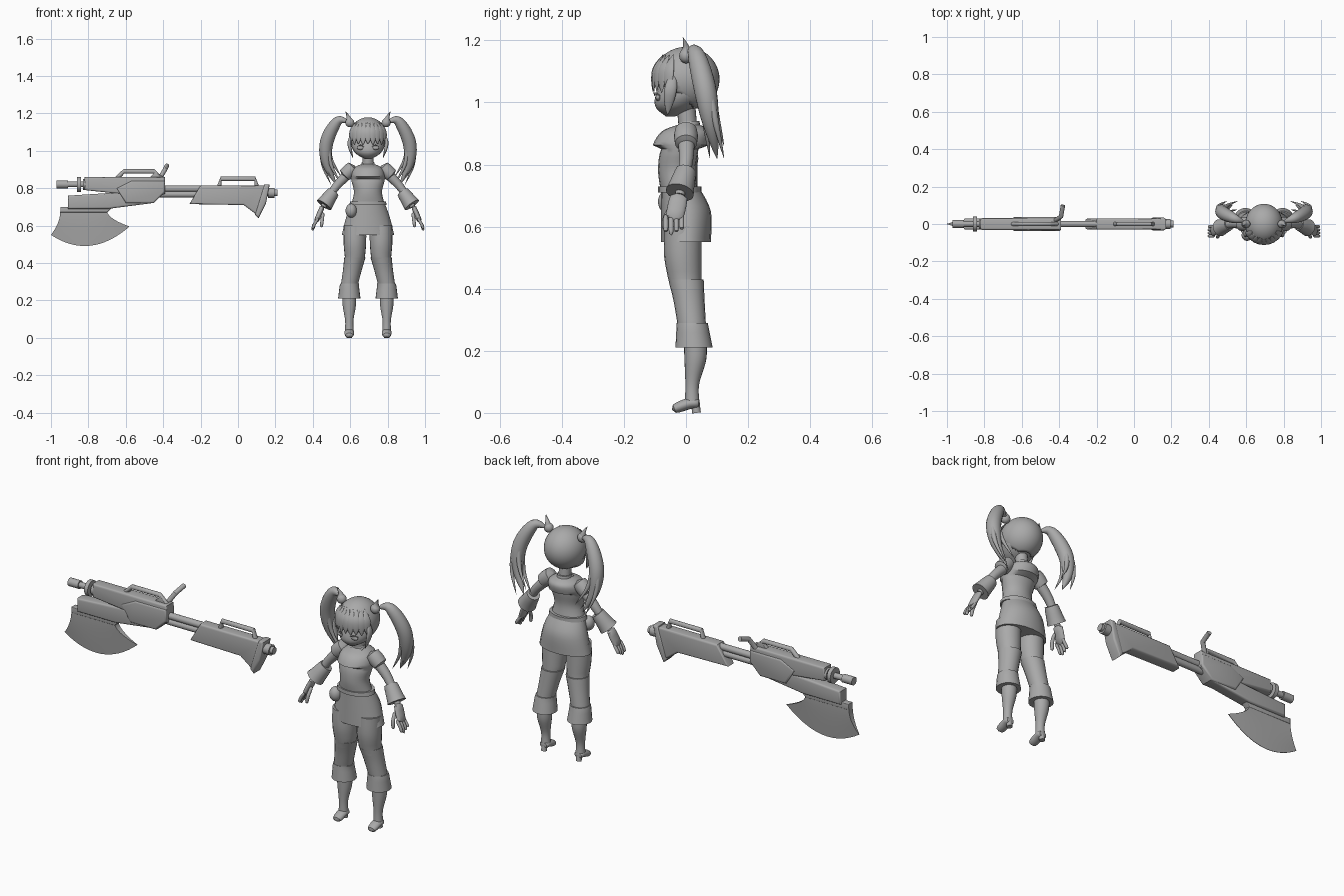
import bpy, bmesh, math
from mathutils import Vector

cube = bpy.data.objects.get("Cube")
if cube:
    bpy.data.objects.remove(cube)

CENTRE = .695          # x position of the figure
X, Y = Vector((1, 0, 0)), Vector((0, 1, 0))

grey = bpy.data.materials.new("plain_grey")
grey.use_nodes = True
grey.diffuse_color = (.4, .4, .4, 1)
grey.node_tree.nodes["Principled BSDF"].inputs["Base Color"].default_value = grey.diffuse_color


# Thickness rules along a path, from its start (t = 0) to its end (t = 1)
def even(t):
    return 1


def taper(t):
    return 1 - t / 2


def spike(t):
    return 1 - t


def flare(t):
    return .7 + .3 * t


def leaf(t):
    return math.sin(math.pi * t)


def rounded(t):
    return math.sqrt(1 - (2 * t - 1) ** 4)


def finish(name, bm, location=(0, 0, 0), rotation=(0, 0, 0)):
    bmesh.ops.recalc_face_normals(bm, faces=bm.faces)
    mesh = bpy.data.meshes.new(name)
    bm.to_mesh(mesh)
    bm.free()
    mesh.materials.append(grey)
    for poly in mesh.polygons:
        poly.use_smooth = True
    mesh.set_sharp_from_angle(angle=math.radians(40))
    obj = bpy.data.objects.new(name, mesh)
    obj.location, obj.rotation_euler = location, rotation
    bpy.context.scene.collection.objects.link(obj)
    return obj


def loft(name, loops):
    """Join closed loops of equal length into a capped skin."""
    bm = bmesh.new()
    rings = [[bm.verts.new(point) for point in loop] for loop in loops]
    for low, high in zip(rings, rings[1:]):
        for i in range(len(low)):
            bm.faces.new((low[i - 1], low[i], high[i], high[i - 1]))
    bm.faces.new(rings[0])
    bm.faces.new(rings[-1])
    return finish(name, bm)


def interpolate(stations, steps):
    """Smooth Catmull-Rom curve through tuples of numbers."""
    result = []
    last = len(stations) - 1
    for i in range(last):
        before, start = stations[max(i - 1, 0)], stations[i]
        end, after = stations[i + 1], stations[min(i + 2, last)]
        for k in range(steps):
            t = k / steps
            result.append([b + t * ((c - a) + t * (2*a - 5*b + 4*c - d + t * (3*b - a - 3*c + d))) / 2
                           for a, b, c, d in zip(before, start, end, after)])
    return result + [stations[-1]]


def ellipse(centre, u, v, sides=20):
    angles = [math.tau * k / sides for k in range(sides)]
    return [centre + u * math.cos(a) + v * math.sin(a) for a in angles]


def sweep(name, points, width, depth=None, shape=even, ref=Y, steps=5):
    """Elliptical section drawn along a path, scaled by a thickness rule."""
    path = [Vector(p) for p in interpolate(points, steps)]
    last = len(path) - 1
    loops = []
    for i, centre in enumerate(path):
        tangent = (path[min(i + 1, last)] - path[max(i - 1, 0)]).normalized()
        u = ref.cross(tangent).normalized()
        scale = max(shape(i / last), .03)
        loops.append(ellipse(centre, u * width * scale, tangent.cross(u) * (depth or width) * scale))
    return loft(name, loops)


def limb(name, side, points, *sizes, **options):
    return sweep(name, [(CENTRE + side * x, y, z) for x, y, z in points], *sizes, **options)


def body(name, rings, place=lambda z: 0):
    """Horizontal sections; a ring is z, y, half width and half depth if it differs."""
    return loft(name, [ellipse(Vector((CENTRE + place(ring[0]), ring[1], ring[0])), X * ring[2], Y * ring[-1])
                       for ring in interpolate(rings, 5)])


def rod(name, start, end, z, radius):
    return sweep(name, [(start, 0, z), (end, 0, z)], radius, steps=1)


def arch(name, left, right, base, top, inset):
    corners = [(left, 0, base), (left + inset, 0, top), (right - inset, 0, top), (right, 0, base)]
    return sweep(name, corners, .012, steps=1)


def slab(name, outline, half, bevel=.01, **place):
    """Side outline in x and z, thickened along y, with rounded rims."""
    bm = bmesh.new()
    face = bm.faces.new([bm.verts.new((x, -half, z)) for x, z in outline])
    extruded = bmesh.ops.extrude_face_region(bm, geom=[face])["geom"]
    moved = [g for g in extruded if isinstance(g, bmesh.types.BMVert)]
    bmesh.ops.translate(bm, verts=moved, vec=Y * 2 * half)
    rims = [e for e in bm.edges if abs(e.verts[0].co.y - e.verts[1].co.y) < half]
    bmesh.ops.bevel(bm, geom=rims, offset=bevel, segments=3, profile=.5, affect='EDGES')
    return finish(name, bm, **place)


def ellipsoid(centre, size):
    bm = bmesh.new()
    bmesh.ops.create_uvsphere(bm, u_segments=40, v_segments=28, radius=1)
    bmesh.ops.scale(bm, vec=size, verts=bm.verts)
    bmesh.ops.translate(bm, vec=centre, verts=bm.verts)
    return bm


def ball(name, x, y, z, size):
    return finish(name, ellipsoid((CENTRE + x, y, z), size))


# Head, neck and trunk
body("face", [(.955, -.05, .015), (.99, -.03, .07), (1.05, 0, .09, .1), (1.15, 0, .05)])
body("neck", [(.88, .01, .03), (.99, 0, .03)])
body("torso", [(.93, .01, .03), (.905, 0, .08, .04), (.85, -.02, .09, .06),
               (.78, -.03, .075, .06), (.71, -.02, .09, .06)])
body("skirt", [(.73, -.02, .085, .06), (.65, 0, .115, .08), (.55, 0, .14, .08)])
body("belt", [(.71, -.02, .1, .07), (.73, -.02, .095, .07)])
body("collar", [(.925, .01, .036), (.94, .01, .033)])
ball("pouch", -.09, -.06, .68, (.03, .03, .037))
ball("pendant", 0, -.07, .87, (.012, .007, .016))

# Hair cap, trimmed open around the face and nape
bm = ellipsoid((CENTRE, 0, 1.075), (.1, .108, .104))
trimmed = []
for face in bm.faces:
    middle = face.calc_center_median()
    backward = min(max((middle.y + .04) / .07, 0), 1)
    if middle.z < 1.05 - .07 * backward:
        trimmed.append(face)
bmesh.ops.delete(bm, geom=trimmed, context='FACES')
cap = finish("hair_cap", bm)
cap.modifiers.new("thickness", 'SOLIDIFY').thickness = .008

# Fringe strands, fanned across the forehead
for k in range(-4, 5):
    out = Vector((math.sin(k / 4), -math.cos(k / 4), 0))
    strand = []
    for height in (.08, .04, 0, -.04 - .005 * (k % 2)):
        reach = .107 * math.sqrt(1 - (max(height, 0) / .11) ** 2)
        strand.append((CENTRE + out.x * reach, out.y * reach, 1.075 + height))
    sweep("fringe_strand", strand, .02, .006, shape=leaf, ref=out)

heart = []
for k in range(24):
    angle = math.tau * k / 24
    lobe = abs(math.sin(angle)) ** (2 / 3)
    heart.append((.015 * math.sin(angle), .012 * (math.cos(angle) + lobe)))

tail = [(.1, .01, 1.15), (.16, .03, 1.16), (.22, .06, 1.05), (.22, .08, .93), (.17, .1, .82)]

for s, hand in ((1, "left"), (-1, "right")):
    # Eyes and side locks
    ball(hand + "_eye", s * .04, -.09, 1.016, (.02, .008, .011))
    limb(hand + "_eyelid", s, [(.02, -.1, 1.02), (.04, -.1, 1.03), (.06, -.08, 1.02)], .003, shape=leaf)
    limb(hand + "_side_lock", s, [(.08, -.04, 1.1), (.1, -.05, 1.04), (.08, -.06, .96)], .01, .02, shape=leaf)

    # Pointed hair ties and ponytails with loose strands
    ball(hand + "_hair_tie", s * .097, 0, 1.15, (.024, .022, .024))
    limb(hand + "_tie_point", s, [(.1, 0, 1.16), (.105, 0, 1.18), (.12, -.01, 1.21)], .02, shape=spike)
    limb(hand + "_ponytail", s, tail, .036, shape=leaf)
    for k in range(4):
        angle = math.tau * (k + .5) / 4
        spread = [(x + .01 * i * math.cos(angle), y + .008 * i * math.sin(angle), z + .01 * i * (k % 2))
                  for i, (x, y, z) in enumerate(tail)]
        limb(hand + "_tail_strand", s, spread, .014, shape=leaf)

    # Neck strap and heart shaped pocket
    limb(hand + "_neck_strap", s, [(.03, -.01, .93), (.02, -.05, .9), (0, -.07, .88)], .005)
    slab(hand + "_heart_pocket", heart, .006, .001,
         location=(CENTRE + s * .045, -.06, .86), rotation=(-.5, 0, s * .4))

    # Arms, shoulder caps and flared cuffs
    limb(hand + "_arm", s, [(.08, 0, .9), (.17, 0, .81), (.24, -.02, .7)], .03, shape=taper)
    limb(hand + "_shoulder_cap", s, [(.07, 0, .92), (.135, 0, .86)], .038, shape=rounded)
    limb(hand + "_cuff", s, [(.185, 0, .78), (.235, -.02, .71)], .046, shape=flare)

    # Hands
    limb(hand + "_palm", s, [(.24, -.02, .71), (.28, -.04, .615)], .014, .03, shape=rounded)
    for i in range(4):
        y = -.065 + .017 * i
        drop = .01 * abs(i - 1)
        limb(hand + "_finger", s, [(.265, y, .64), (.285, y, .61), (.297, y, .572 + drop)], .008, shape=rounded)
    limb(hand + "_thumb", s, [(.24, -.04, .67), (.245, -.065, .63), (.25, -.07, .59)], .009, shape=rounded)

    # Legs, stockings, boots and their turned cuffs, leaning out below the knee
    def stance(z):
        return s * min(.1, .07 + .2 * max(.43 - z, 0))

    body(hand + "_thigh", [(.6, -.01, .06), (.5, -.01, .06), (.4, 0, .05)], stance)
    body(hand + "_stocking", [(.43, 0, .057, .053), (.36, .01, .05), (.27, .02, .045)], stance)
    body(hand + "_boot_cuff", [(.29, .02, .05), (.21, .026, .06)], stance)
    body(hand + "_boot", [(.23, .03, .037), (.17, .03, .035), (.09, .02, .022), (.03, .02, .024)], stance)
    limb(hand + "_foot", s, [(.1, .045, .03), (.1, .01, .03), (.1, -.045, .01)],
         .018, .026, shape=rounded, ref=X)
    limb(hand + "_heel", s, [(.1, .034, 0), (.1, .03, .03)], .014)

# Weapon: front housing with side panel and lower fore-end
slab("upper_housing", [(-.82, .79), (-.82, .86), (-.39, .86), (-.39, .77), (-.45, .75)], .032)
slab("housing_panel", [(-.65, .8), (-.57, .84), (-.39, .84), (-.39, .78), (-.45, .72), (-.6, .72)], .037)
slab("fore_end", [(-.91, .69), (-.91, .76), (-.44, .79), (-.46, .72), (-.69, .69)], .03)

# Muzzle and its rings
rod("muzzle", -.97, -.91, .82, .021)
rod("barrel", -.91, -.8, .82, .015)
rod("sight_ring", -.86, -.84, .82, .04)
rod("barrel_collar", -.83, -.8, .82, .03)

# Axe blade, spreading and thinning towards its curved edge
slab("blade_mount", [(-.95, .67), (-.95, .7), (-.67, .7), (-.7, .67)], .018, .004)
loops = []
for row in range(7):
    v = row / 6
    left, right, half = -.95 - .05 * v * v, -.7 + .12 * v * v, .015 * (1 - v * v) + .001
    edge = []
    for k in range(17):
        t = k / 16
        sag = .32 * v * v * t * (1 - t)
        edge.append((left + (right - left) * t, .68 - .13 * v + .045 * v * t - sag))
    loops.append([(x, -half, z) for x, z in edge] + [(x, half, z) for x, z in reversed(edge)])
loft("axe_blade", loops)

# Carry handle, cocking lever and linking rods
arch("front_handle", -.65, -.41, .85, .89, .04)
slab("handle_foot", [(-.48, .85), (-.44, .89), (-.4, .85)], .012, .004)
sweep("lever", [(-.42, .02, .85), (-.39, .04, .9), (-.38, .1, .92)], .012, steps=1)
for z in (.797, .767):
    rod("linking_rod", -.42, -.16, z, .017)

# Shoulder stock with grip handle and end knob
slab("stock", [(-.26, .715), (-.2, .815), (.16, .815), (.11, .65), (.03, .71)], .03)
slab("butt_plate", [(.14, .82), (.17, .82), (.15, .72), (.11, .64), (.09, .66)], .034)
arch("stock_handle", -.1, .1, .81, .85, .01)
rod("knob_neck", .13, .21, .775, .018)
rod("end_knob", .16, .195, .775, .027)
